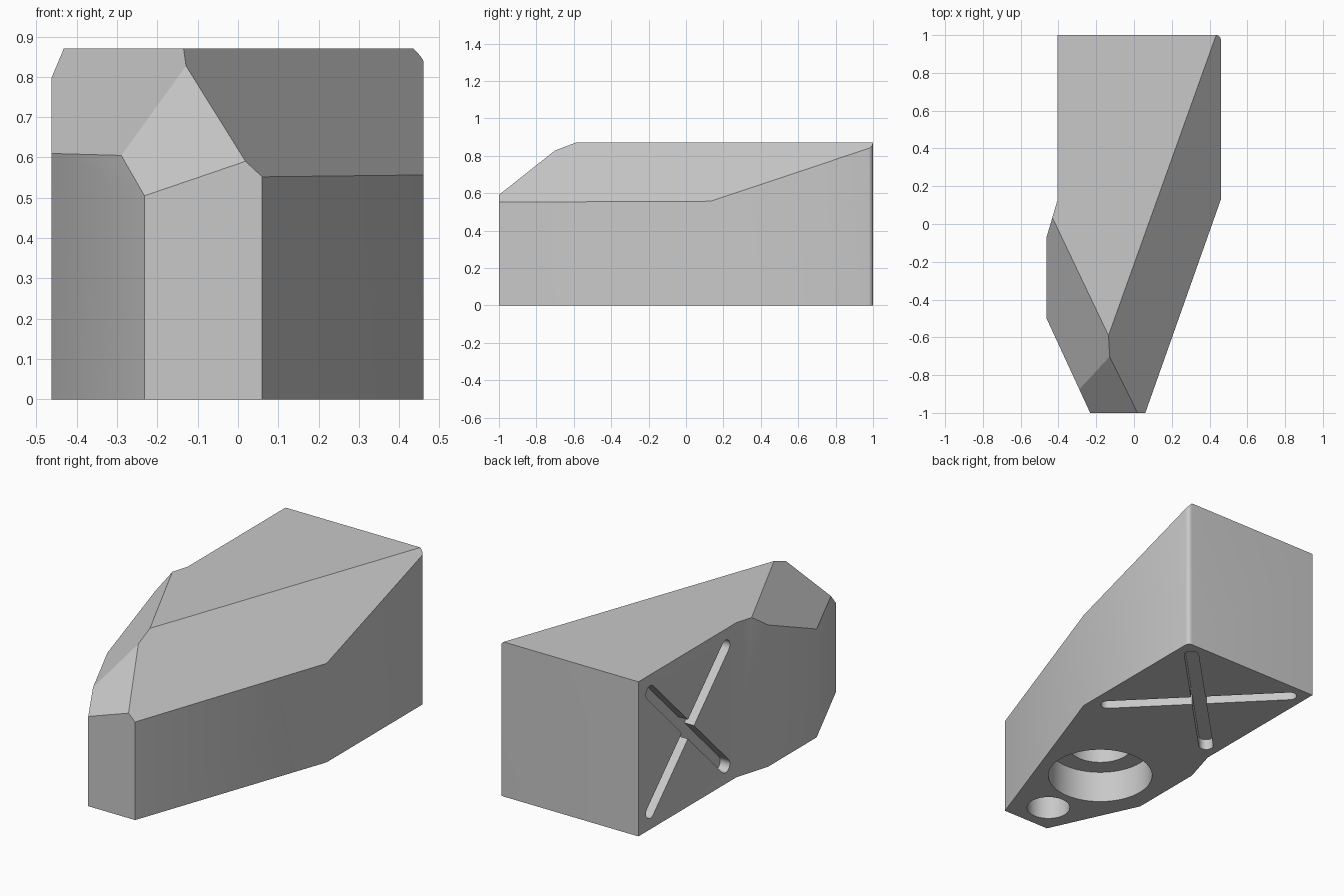
import bpy, bmesh
from math import cos, sin, pi, atan2
from mathutils import Matrix, Vector

if "Cube" in bpy.data.objects:
    bpy.data.objects.remove(bpy.data.objects["Cube"], do_unlink=True)

HEIGHT = 0.87
GROOVE_DEPTH = 0.06
GROOVE_RADIUS = 0.038

grey = bpy.data.materials.new("plain grey")
grey.use_nodes = True
colour = (0.58, 0.58, 0.58, 1)
grey.diffuse_color = colour
grey.node_tree.nodes["Principled BSDF"].inputs["Base Color"].default_value = colour


def arc(x, y, radius, start, end, steps):
    angles = [start + (end - start) * i / steps for i in range(steps + 1)]
    return [(x + radius * cos(a), y + radius * sin(a)) for a in angles]


def prism(outline, low, high):
    """Extrude a counter-clockwise outline between two heights."""
    bm = bmesh.new()
    base = bm.faces.new([bm.verts.new((x, y, low)) for x, y in outline])
    grown = bmesh.ops.extrude_face_region(bm, geom=[base], use_keep_orig=True)
    top = [v for v in grown["geom"] if isinstance(v, bmesh.types.BMVert)]
    bmesh.ops.translate(bm, verts=top, vec=(0, 0, high - low))
    bmesh.ops.recalc_face_normals(bm, faces=bm.faces[:])
    return bm


def make_object(name, bm):
    mesh = bpy.data.meshes.new(name)
    bm.to_mesh(mesh)
    bm.free()
    mesh.materials.append(grey)
    obj = bpy.data.objects.new(name, mesh)
    bpy.context.collection.objects.link(obj)
    return obj


def slice_off(bm, a, b, c):
    """Cut away everything above the plane through three points, and cap it."""
    a, b, c = Vector(a), Vector(b), Vector(c)
    normal = (b - a).cross(c - a).normalized()
    if normal.z < 0:
        normal.negate()
    geom = bm.verts[:] + bm.edges[:] + bm.faces[:]
    bmesh.ops.bisect_plane(bm, geom=geom, dist=1e-5, plane_co=a, plane_no=normal, clear_outer=True)
    bmesh.ops.holes_fill(bm, edges=[e for e in bm.edges if e.is_boundary], sides=0)
    bmesh.ops.recalc_face_normals(bm, faces=bm.faces[:])


def carve(target, bm):
    """Subtract a temporary cutter."""
    cutter = make_object("cutter", bm)
    cutter.hide_render = True
    mod = target.modifiers.new("carve", 'BOOLEAN')
    mod.operation = 'DIFFERENCE'
    mod.solver = 'EXACT'
    mod.object = cutter
    bpy.context.view_layer.objects.active = target
    bpy.ops.object.modifier_apply(modifier=mod.name)
    bpy.data.objects.remove(cutter, do_unlink=True)


def crossed_grooves(target, cx, cy, half_x, half_y, matrix):
    """Carve two round-ended diagonal grooves forming an X."""
    for side in (1, -1):
        dx, dy = half_x, half_y * side
        a = atan2(dy, dx)
        outline = (arc(cx + dx, cy + dy, GROOVE_RADIUS, a - pi / 2, a + pi / 2, 12)
                   + arc(cx - dx, cy - dy, GROOVE_RADIUS, a + pi / 2, a + 3 * pi / 2, 12))
        bm = prism(outline, -0.1, GROOVE_DEPTH)
        bm.transform(matrix)
        carve(target, bm)


# Body footprint with one rounded back corner
plan = [(0.06, -1), (0.46, 0.13)]
plan += arc(0.435, 0.975, 0.025, 0, pi / 2, 6)
plan += [(-0.404, 1), (-0.404, 0.13), (-0.463, -0.07), (-0.463, -0.5), (-0.232, -1)]
body_mesh = prism(plan, 0, HEIGHT)

# Sloping shoulders: right, left and nose
slice_off(body_mesh, (0.435, 1, HEIGHT), (-0.135, -0.59, HEIGHT), (0.06, -1, 0.552))
slice_off(body_mesh, (-0.435, 0.04, HEIGHT), (-0.135, -0.59, HEIGHT), (-0.463, -0.5, 0.61))
slice_off(body_mesh, (-0.232, -1, 0.505), (0.017, -1, 0.59), (-0.133, -0.69, 0.837))
body = make_object("block_body", body_mesh)

# Stepped bore and small socket in the underside
for x, y, radius, depth in ((-0.088, -0.386, 0.277, 0.18),
                            (-0.088, -0.386, 0.17, 0.4),
                            (-0.097, -0.826, 0.114, 0.3)):
    carve(body, prism(arc(x, y, radius, 0, 2 * pi, 64)[:-1], -0.1, depth))

# Crossed grooves on the underside and on the flat side wall
crossed_grooves(body, 0.025, 0.567, 0.342, 0.347, Matrix.Identity(4))
wall = Matrix(((0, 0, 1, -0.404), (1, 0, 0, 0), (0, 1, 0, 0), (0, 0, 0, 1)))
crossed_grooves(body, 0.56, 0.435, 0.335, 0.335, wall)

# Soften shallow corners, keep the rest crisp
bpy.ops.object.select_all(action='DESELECT')
body.select_set(True)
bpy.context.view_layer.objects.active = body
bpy.ops.object.shade_smooth_by_angle(angle=pi / 6)
